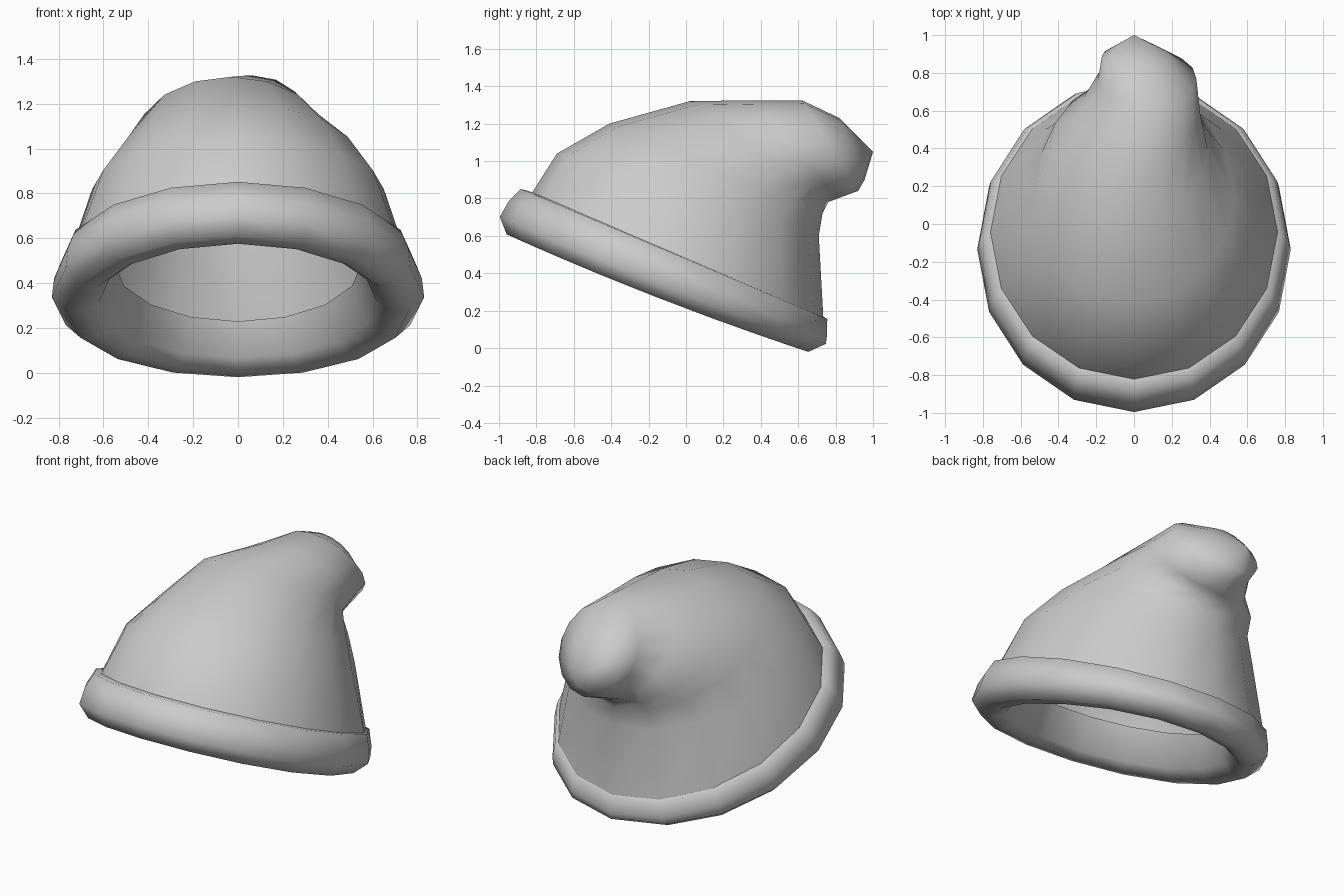
import bpy, bmesh, math

if "Cube" in bpy.data.objects:
    bpy.data.objects.remove(bpy.data.objects["Cube"])

SIDES = 16
TILT = math.radians(23)
CS, SN = math.cos(TILT), math.sin(TILT)

grey = bpy.data.materials.new("felt grey")
grey.diffuse_color = (0.6, 0.6, 0.6, 1)
grey.use_nodes = True
grey.node_tree.nodes["Principled BSDF"].inputs["Base Color"].default_value = grey.diffuse_color


def bridge(bm, a, b):
    for i in range(SIDES):
        j = (i + 1) % SIDES
        bm.faces.new((a[i], a[j], b[j], b[i]))


def finish(bm, name, angle):
    bmesh.ops.recalc_face_normals(bm, faces=bm.faces)
    mesh = bpy.data.meshes.new(name)
    bm.to_mesh(mesh)
    bm.free()
    mesh.materials.append(grey)
    obj = bpy.data.objects.new(name, mesh)
    bpy.context.collection.objects.link(obj)
    bpy.ops.object.select_all(action='DESELECT')
    obj.select_set(True)
    bpy.context.view_layer.objects.active = obj
    bpy.ops.object.shade_smooth_by_angle(angle=math.radians(angle))
    return obj


# Rolled brim: a rounded section swept round a tilted oval
section = [(-0.13, 0.09), (-0.045, 0.08), (-0.01, -0.01), (0, -0.10),
           (-0.07, -0.17), (-0.15, -0.17), (-0.21, -0.125), (-0.28, 0.06)]
bm = bmesh.new()
rings = []
for inset, height in section:
    ring = []
    for i in range(SIDES):
        t = 2 * math.pi * i / SIDES
        u = -(0.935 + inset) * math.cos(t)
        # The lower edge curls up towards the back
        n = height + (0.03 * u + 0.03 * u * u if height < -0.05 else 0)
        ring.append(bm.verts.new(((0.83 + inset) * math.sin(t),
                                  -0.095 + u * CS + n * SN,
                                  0.43 - u * SN + n * CS)))
    rings.append(ring)
for k in range(len(rings)):
    bridge(bm, rings[k], rings[(k + 1) % len(rings)])
finish(bm, "brim", 80)

# Floppy crown: oval rings (front y, z, back y, z, half width, centre x)
loft = [(-0.83, 0.82, 0.735, 0.15, 0.765, 0.00),
        (-0.69, 1.04, 0.71, 0.60, 0.65, 0.00),
        (-0.41, 1.20, 0.73, 0.72, 0.53, 0.00),
        (0.02, 1.32, 0.76, 0.78, 0.42, -0.03),
        (0.36, 1.325, 0.81, 0.80, 0.32, 0.03),
        (0.62, 1.325, 0.92, 0.84, 0.26, 0.07),
        (0.82, 1.23, 0.955, 0.90, 0.18, 0.01)]
bm = bmesh.new()
rings = []
for fy, fz, by, bz, w, cx in loft:
    ring = []
    for i in range(SIDES):
        t = 2 * math.pi * i / SIDES
        f = (1 - math.cos(t)) / 2
        ring.append(bm.verts.new((cx + w * math.sin(t),
                                  fy + (by - fy) * f,
                                  fz + (bz - fz) * f)))
    rings.append(ring)
for a, b in zip(rings, rings[1:]):
    bridge(bm, a, b)
# Pointed tip
tip = bm.verts.new((0, 1.0, 1.05))
for i in range(SIDES):
    bm.faces.new((rings[-1][i], rings[-1][(i + 1) % SIDES], tip))
finish(bm, "crown", 80)
